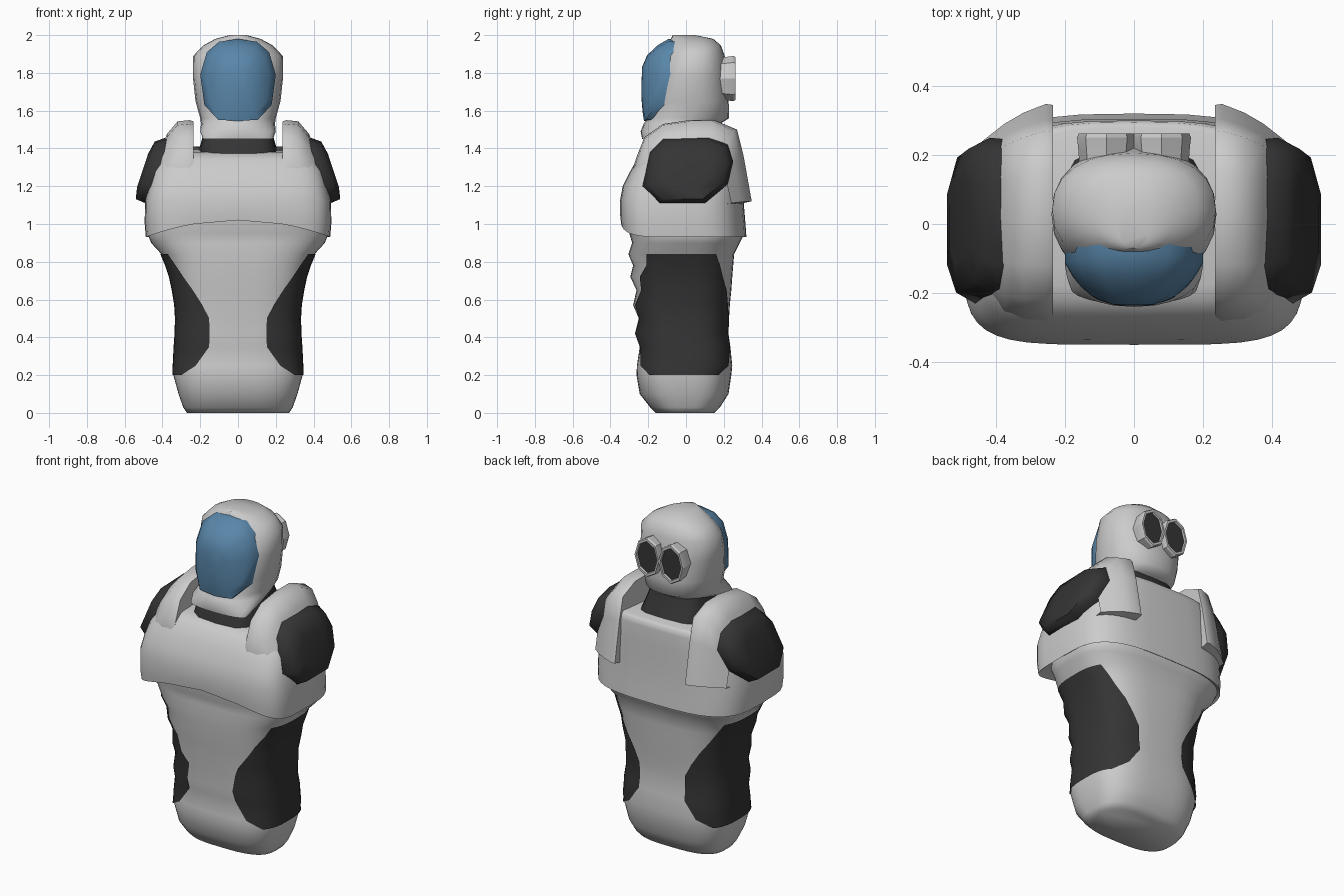
import bpy, bmesh
from math import cos, sin, pi, acos, copysign

if "Cube" in bpy.data.objects:
    bpy.data.objects.remove(bpy.data.objects["Cube"])


def material(name, rgb):
    m = bpy.data.materials.new(name)
    m.diffuse_color = (*rgb, 1)
    m.use_nodes = True
    m.node_tree.nodes["Principled BSDF"].inputs["Base Color"].default_value = m.diffuse_color
    return m


DARK = material("dark_grey", (0.035, 0.035, 0.035))
BLUE = material("visor_blue", (0.10, 0.24, 0.40))
GREY = material("light_grey", (0.6, 0.6, 0.6))


def finish(bm, name, mats=(), mirror=False, angle=40):
    bmesh.ops.remove_doubles(bm, verts=bm.verts, dist=0.0005)
    bmesh.ops.recalc_face_normals(bm, faces=bm.faces)
    me = bpy.data.meshes.new(name)
    bm.to_mesh(me)
    bm.free()
    for m in mats:
        me.materials.append(m)
    ob = bpy.data.objects.new(name, me)
    bpy.context.collection.objects.link(ob)
    bpy.ops.object.select_all(action='DESELECT')
    ob.select_set(True)
    bpy.context.view_layer.objects.active = ob
    bpy.ops.object.shade_smooth_by_angle(angle=angle * pi / 180)
    if mirror:
        ob.modifiers.new("Mirror", 'MIRROR')
    return ob


def spow(v, e):
    return copysign(abs(v) ** e, v)


def section(row, t, nf, nb, grow=0.0):
    """Point on a rounded-box section; row = z, half width, front y, back y."""
    z, hw, yf, yb = row
    n = nf if sin(t) < 0 else nb
    return (spow(cos(t), 2 / n) * (hw + grow),
            (yf + yb) / 2 + spow(sin(t), 2 / n) * ((yb - yf) / 2 + grow), z)


def bridge(bm, rings, closed=True):
    for a, b in zip(rings, rings[1:]):
        for i in range(len(a) if closed else len(a) - 1):
            j = (i + 1) % len(a)
            bm.faces.new((a[i], a[j], b[j], b[i]))


def loft(name, rows, nf, nb, seg=32, mats=(), bend=None, angle=40):
    bm = bmesh.new()
    rings = []
    for k, row in enumerate(rows):
        pts = [section(row, 2 * pi * i / seg, nf, nb) for i in range(seg)]
        if bend:
            pts = [bend(k, *p) for p in pts]
        rings.append([bm.verts.new(p) for p in pts])
    bridge(bm, rings)
    bm.faces.new(rings[0])
    bm.faces.new(rings[-1])
    return finish(bm, name, mats, angle=angle)


# Lower torso with ribbed front
torso = [(0, .27, -.16, .15), (.03, .29, -.19, .18), (.1, .315, -.245, .225),
         (.2, .342, -.262, .24), (.25, .34, -.26, .245), (.35, .335, -.245, .235),
         (.42, .33, -.27, .225), (.5, .328, -.25, .228), (.57, .332, -.28, .232),
         (.65, .345, -.262, .24), (.72, .36, -.295, .245), (.78, .38, -.28, .25),
         (.84, .405, -.305, .255), (.9, .46, -.285, .285), (.95, .48, -.30, .31),
         (1.06, .46, -.31, .29)]
loft("lower_torso", torso, 3, 3, 48, angle=80)

# Dark side panels, following the torso surface
edge = {.2: .295, .25: .22, .35: .15, .42: .148, .5: .15, .57: .185, .65: .235,
        .72: .285, .78: .325, .84: .365}
bm = bmesh.new()
rings = []
for row in torso:
    if row[0] in edge:
        t = acos((edge[row[0]] / row[1]) ** 1.5)
        rings.append([bm.verts.new(section(row, -t + 2 * t * i / 20, 3, 3, .006))
                      for i in range(21)])
bridge(bm, rings, closed=False)
finish(bm, "side_panel", [DARK], mirror=True)

# Chest armour with arched front hem
chest = [(.95, .46, -.29, .29), (.93, .488, -.345, .32), (1.0, .494, -.35, .315),
         (1.12, .493, -.35, .305), (1.2, .475, -.335, .305), (1.28, .455, -.295, .30),
         (1.34, .42, -.26, .30), (1.37, .39, -.22, .295), (1.38, .36, -.18, .28)]


def hem(k, x, y, z):
    if k < 3 and y < 0:
        z += (.09, .09, .06)[k] * max(0, 1 - (x / .49) ** 2) * min(1, -y / .2)
    if k > 5 and y > .1:
        z += .03
    return x, y, z


loft("chest_armour", chest, 5, 3.2, 40, bend=hem, angle=60)

# Raised shoulder straps sloping to the shoulder: x, front, back and height scales
path = [(-.25, 1.12), (-.29, 1.27), (-.26, 1.36), (-.22, 1.46), (-.12, 1.53),
        (.02, 1.55), (.15, 1.55), (.27, 1.5), (.305, 1.36), (.348, 1.12), (.25, 1.1)]
columns = [(.235, .6, .6, .6), (.235, .985, .99, .985), (.255, 1, 1, 1),
           (.32, .98, .92, .985), (.375, .95, .82, .84), (.44, .84, .66, .52)]
bm = bmesh.new()
rings = [[bm.verts.new((x, .03 + (y - .03) * (sf if y < .03 else sb), 1.1 + (z - 1.1) * sz))
          for y, z in path] for x, sf, sb, sz in columns]
bridge(bm, rings, closed=False)
finish(bm, "shoulder_strap", mirror=True, angle=55)

# Dark shoulder caps, tilted outwards
outline = [(-.23, 1.2), (-.19, 1.38), (-.12, 1.45), (.12, 1.46), (.22, 1.42),
           (.25, 1.33), (.22, 1.21), (.1, 1.11), (-.14, 1.11)]
bm = bmesh.new()
rings = []
for out, s in ((-.05, .98), (.0, 1), (.058, .87), (.072, .5)):
    ring = []
    for y, z in outline:
        y, z = .01 + (y - .01) * s, 1.28 + (z - 1.28) * s
        ring.append(bm.verts.new((.375 + (1.46 - z) * .33 + out, y, z)))
    rings.append(ring)
bridge(bm, rings)
bm.faces.new(rings[0])
bm.faces.new(rings[-1])
finish(bm, "shoulder_cap", [DARK], mirror=True, angle=65)

# Neck
loft("neck", [(1.3, .2, -.23, .27), (1.40, .205, -.20, .22), (1.47, .185, -.17, .18),
              (1.56, .16, -.12, .15)], 4, 4, 16, [DARK])

# Helmet shell
loft("helmet", [(1.45, .185, -.232, -.13), (1.49, .2, -.24, .0), (1.53, .196, -.225, .18),
                (1.56, .2, -.205, .228), (1.65, .225, -.19, .226),
                (1.78, .239, -.165, .22), (1.89, .237, -.125, .205), (1.945, .185, -.095, .185),
                (1.98, .12, -.08, .145), (2.0, .045, -.07, .05)], 2.2, 2.3, 24, angle=60)

# Domed visor: rim points as x, z, y
half = [(0, 1.98, -.092), (.1, 1.965, -.092), (.165, 1.91, -.104), (.2, 1.79, -.112),
        (.178, 1.63, -.152), (.105, 1.552, -.214), (0, 1.545, -.222)]
rim = half + [(-x, z, y) for x, z, y in half[-2:0:-1]]
bm = bmesh.new()
rings = [[bm.verts.new((x * r, -.237 + (y + dy + .237) * r ** 3, 1.765 + (z - 1.765) * r))
          for x, z, y in rim]
         for r, dy in ((1, .06), (1, 0), (.85, 0), (.6, 0), (.3, 0))]
bridge(bm, rings)
bm.faces.new(rings[-1])
finish(bm, "visor", [BLUE])

# Pair of octagonal nozzles on the back of the helmet
bm = bmesh.new()
rings = []
for y, s in ((.12, .9), (.21, .95), (.25, 1), (.262, .95), (.262, .82), (.25, .8)):
    rings.append([bm.verts.new((.08 + .085 * s * sin(pi * i / 4), y,
                                1.77 + .12 * s * cos(pi * i / 4))) for i in range(8)])
bridge(bm, rings)
bm.faces.new(rings[0])
bm.faces.new(rings[-1]).material_index = 1
finish(bm, "rear_nozzle", [GREY, DARK], mirror=True, angle=30)
